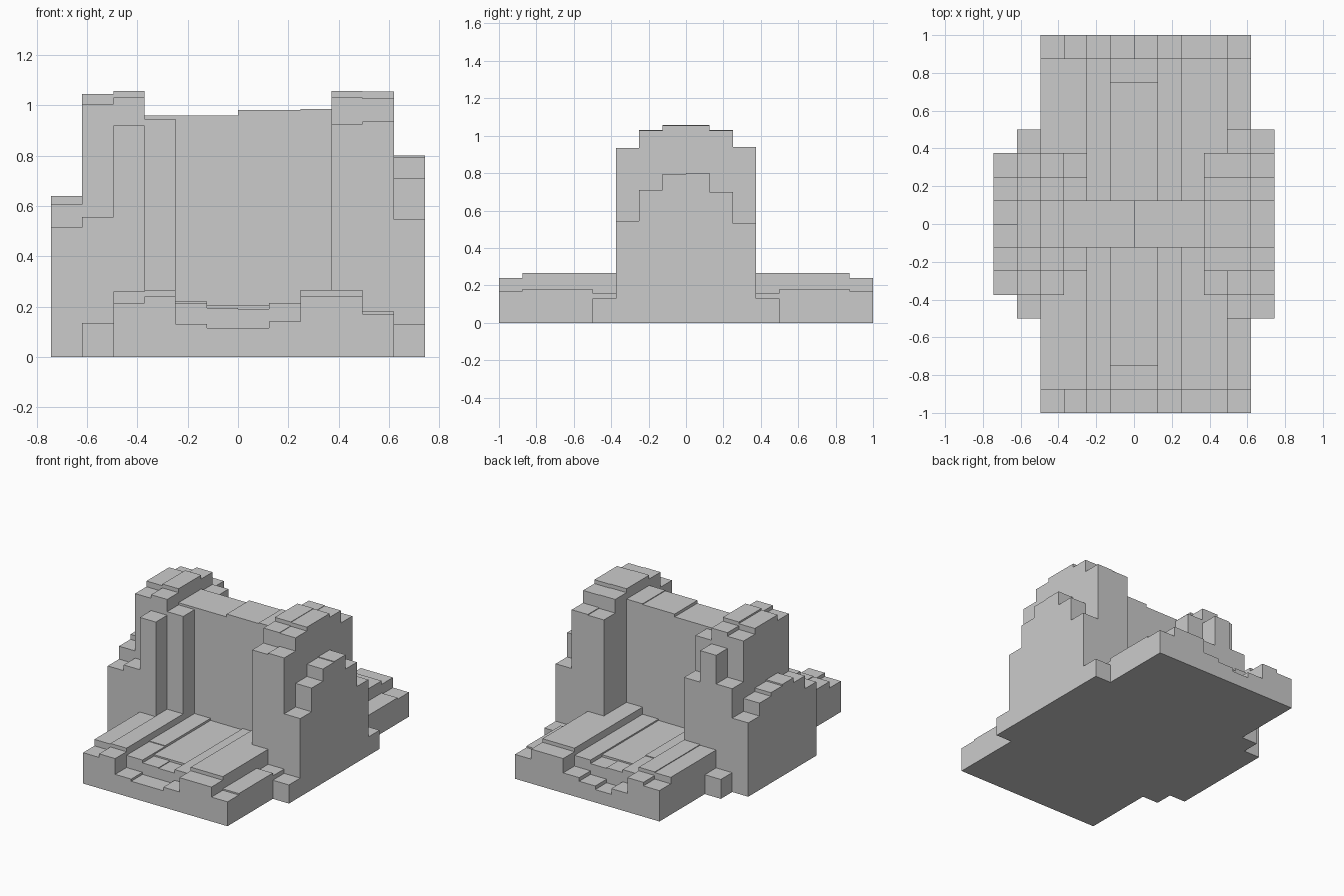
import bpy, bmesh

if "Cube" in bpy.data.objects:
    bpy.data.objects.remove(bpy.data.objects["Cube"])

CX, CY = 0.1238, 0.125      # cell size of the stepped block grid
NX, NY = 12, 16
H = {}                      # (column, row) -> column height


def fill(c0, c1, r0, r1, z, back=None):
    """Raise columns c0..c1, rows r0..r1 counted out from the centre, on both sides."""
    for c in range(c0, c1 + 1):
        for r in range(r0, r1 + 1):
            H[c, 7 - r] = z
            H[c, 8 + r] = z if back is None else back


# Ground slab: raised borders with a sunken path down the middle
fill(2, 2, 1, 6, 0.26)
fill(3, 3, 1, 6, 0.265)
fill(4, 4, 1, 6, 0.22)
fill(5, 6, 1, 6, 0.205)
fill(7, 7, 1, 6, 0.215)
fill(8, 9, 1, 6, 0.265)
fill(10, 10, 4, 6, 0.18)
fill(10, 10, 3, 3, 0.16)
fill(5, 5, 6, 6, 0.195)
fill(6, 6, 6, 6, 0.19)
fill(4, 4, 5, 6, 0.215)

# Lower outer edge of the slab
for c, z, b in ((2, .215, .215), (3, .24, .24), (4, .13, .13), (5, .115, .09),
                (6, .115, .115), (7, .14, .14), (8, .24, .24), (9, .24, .24),
                (10, .17, .17)):
    fill(c, c, 7, 7, z, b)

# Small footings beside the towers
fill(1, 1, 3, 3, 0.135)
fill(11, 11, 3, 3, 0.13)

# Central wall
fill(3, 5, 0, 0, 0.96)
fill(6, 7, 0, 0, 0.98)
fill(8, 8, 0, 0, 0.985)

# Left tower with its stepped buttresses
for c, zs in ((0, (.64, .605, .515)), (1, (1.045, 1.005, .555)), (2, (1.057, 1.03, .92))):
    for r, z in enumerate(zs):
        fill(c, c, r, r, z)
fill(1, 1, 2, 2, 0.555, 0.72)
fill(3, 3, 1, 1, 0.945)
fill(3, 3, 2, 2, 0.265, 0.70)
H[0, 8] = 0.63

# Right tower with its stepped buttress
for r, z in enumerate((1.057, 1.03)):
    fill(9, 9, r, r, z)
    fill(10, 10, r, r, z - 0.003)
fill(9, 9, 2, 2, 0.925, 0.935)
fill(10, 10, 2, 2, 0.935, 0.94)
for r, (z, b) in enumerate(((.795, .80), (.71, .70), (.545, .53))):
    fill(11, 11, r, r, z, b)

# Skin the columns: tops, undersides and only the exposed side faces
bm = bmesh.new()


def quad(*pts):
    bm.faces.new([bm.verts.new(p) for p in pts])


for (c, r), z in H.items():
    x0, y0 = (c - NX / 2) * CX, (r - NY / 2) * CY
    x1, y1 = x0 + CX, y0 + CY
    quad((x0, y0, z), (x1, y0, z), (x1, y1, z), (x0, y1, z))
    quad((x0, y1, 0), (x1, y1, 0), (x1, y0, 0), (x0, y0, 0))
    for dc, dr, a, b in ((0, -1, (x0, y0), (x1, y0)), (1, 0, (x1, y0), (x1, y1)),
                         (0, 1, (x1, y1), (x0, y1)), (-1, 0, (x0, y1), (x0, y0))):
        n = H.get((c + dc, r + dr), 0.0)
        if n < z:
            quad((*a, n), (*b, n), (*b, z), (*a, z))

bmesh.ops.remove_doubles(bm, verts=bm.verts, dist=0.0005)
bmesh.ops.dissolve_limit(bm, angle_limit=0.01, verts=bm.verts, edges=bm.edges)
mesh = bpy.data.meshes.new("stepped_wall_and_towers")
bm.to_mesh(mesh)
bm.free()
obj = bpy.data.objects.new("stepped_wall_and_towers", mesh)
bpy.context.collection.objects.link(obj)
